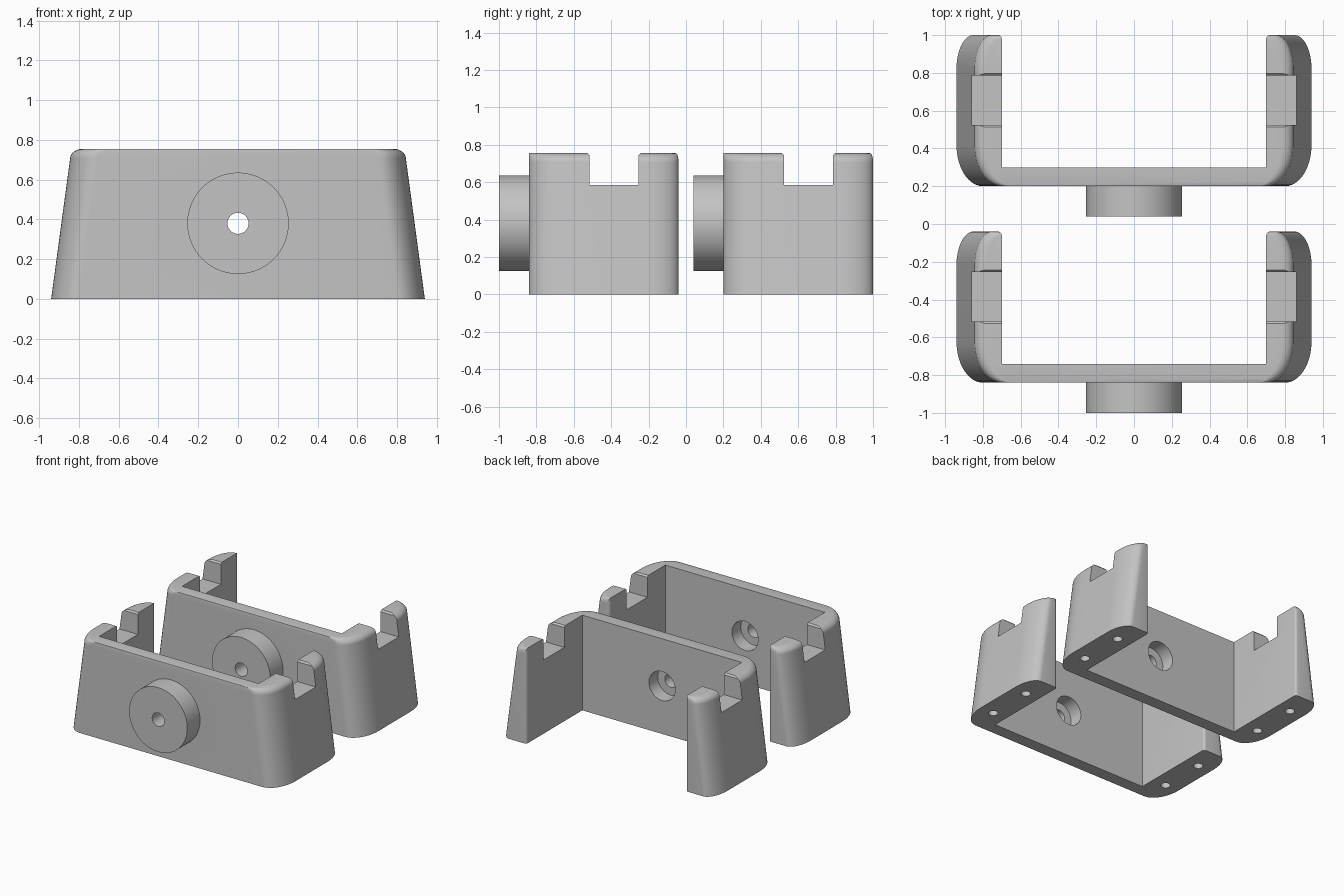
import bpy, bmesh
from math import sin, cos, pi, radians

if "Cube" in bpy.data.objects:
    bpy.data.objects.remove(bpy.data.objects["Cube"], do_unlink=True)

grey = bpy.data.materials.new("plain grey")
grey.use_nodes = True
grey.diffuse_color = (0.55, 0.55, 0.55, 1)
grey.node_tree.nodes["Principled BSDF"].inputs["Base Color"].default_value = (0.55, 0.55, 0.55, 1)

FRONT, BACK, TOP, INNER = -0.84, -0.04, 0.755, 0.70
BORE_Z = 0.38


def loft(name, rings):
    """Closed solid skinned through equal-length rings of points."""
    bm = bmesh.new()
    loops = [[bm.verts.new(p) for p in ring] for ring in rings]
    n = len(loops[0])
    for a, b in zip(loops, loops[1:]):
        for i in range(n):
            j = (i + 1) % n
            bm.faces.new((a[i], a[j], b[j], b[i]))
    bm.faces.new(loops[0][::-1])
    bm.faces.new(loops[-1])
    bmesh.ops.recalc_face_normals(bm, faces=bm.faces)
    mesh = bpy.data.meshes.new(name)
    bm.to_mesh(mesh)
    bm.free()
    mesh.materials.append(grey)
    obj = bpy.data.objects.new(name, mesh)
    bpy.context.collection.objects.link(obj)
    return obj


def arc(cx, cy, rx, ry, start, end, steps):
    angles = [radians(start + (end - start) * i / steps) for i in range(steps + 1)]
    return [(cx + rx * cos(t), cy + ry * sin(t)) for t in angles]


def circle(r, steps=64):
    return [(r * cos(2 * pi * i / steps), r * sin(2 * pi * i / steps)) for i in range(steps)]


def rod_y(name, r, y0, y1, steps=64):
    return loft(name, [[(x, y, BORE_Z + z) for x, z in circle(r, steps)] for y in (y0, y1)])


def combine(target, tool, operation):
    mod = target.modifiers.new(operation, 'BOOLEAN')
    mod.operation, mod.solver, mod.object = operation, 'EXACT', tool
    bpy.context.view_layer.objects.active = target
    bpy.ops.object.modifier_apply(modifier=mod.name)
    bpy.data.objects.remove(tool, do_unlink=True)


# Tapered outer block with rounded corners and a softened top rim
def block_ring(z, half, back):
    right = arc(half - 0.14, FRONT + 0.22, 0.14, 0.22, -90, 0, 16)
    right += arc(half - 0.09, back - 0.18, 0.09, 0.18, 0, 90, 16)
    left = [(-x, y) for x, y in reversed(right)]
    return [(x, y, z) for x, y in right + left]


RIM_W, RIM_H, RIM_Y = 0.065, 0.05, 0.015
rim_z = TOP - RIM_H
rim_half = 0.94 - 0.135 * rim_z
rings = [block_ring(0, 0.94, BACK)]
for i in range(9):
    t = i / 8 * pi / 2
    ease = 1 - cos(t)
    rings.append(block_ring(rim_z + RIM_H * sin(t), rim_half - RIM_W * ease, BACK - RIM_Y * ease))
bracket = loft("front_bracket", rings)

# Open bay between the legs, with a small rounding at the rear edges
side = [(INNER, FRONT + 0.10)]
side += arc(INNER + 0.02, BACK - 0.02, 0.02, 0.02, 180, 90, 5)
side += [(INNER + 0.02, 0.2)]
bay = side + [(-x, y) for x, y in reversed(side)]
combine(bracket, loft("bay_cutter", [[(x, y, z) for x, y in bay] for z in (-0.1, 1)]), 'DIFFERENCE')

# Notch across the top of each leg
a, b, c = -0.515, -0.255, 0.012
notch = [(a, 0.585), (b, 0.585), (b, TOP - c), (b + c, TOP), (b + c, 1), (a - c, 1), (a - c, TOP), (a, TOP - c)]
for s in (-1, 1):
    cutter = loft("notch_cutter", [[(s * x, y, z) for y, z in notch] for x in (0.6, 1.1)])
    combine(bracket, cutter, 'DIFFERENCE')

# Round boss, through bore and rear counterbore
combine(bracket, rod_y("boss", 0.255, -1.0, FRONT + 0.04, 96), 'UNION')
combine(bracket, rod_y("bore_cutter", 0.053, -1.2, -0.5), 'DIFFERENCE')
combine(bracket, rod_y("counterbore_cutter", 0.115, FRONT - 0.01, -0.5), 'DIFFERENCE')

# Screw holes under the legs
for s in (-1, 1):
    for y0 in (-0.62, -0.25):
        pin = [[(s * 0.82 + x, y0 + y, z) for x, y in circle(0.035, 32)] for z in (-0.1, 0.2)]
        combine(bracket, loft("screw_hole_cutter", pin), 'DIFFERENCE')

# Smooth the curved walls, then repeat the bracket behind
bpy.ops.object.select_all(action='DESELECT')
bracket.select_set(True)
bpy.context.view_layer.objects.active = bracket
bpy.ops.object.shade_smooth_by_angle(angle=radians(30))
rear = bracket.copy()
rear.name = "rear_bracket"
rear.location.y = 1.04
bpy.context.collection.objects.link(rear)
